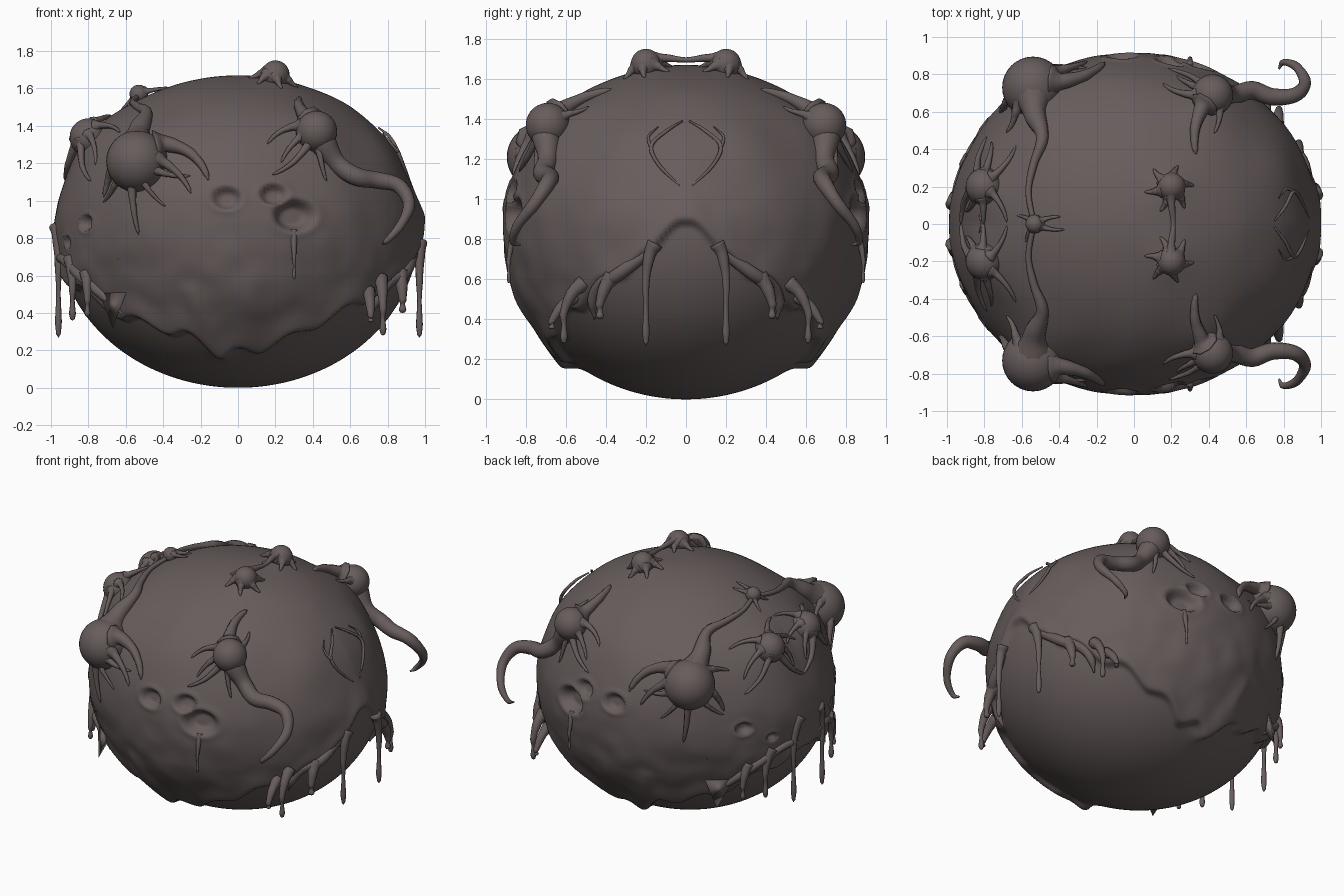
import bpy, bmesh, math
from mathutils import Vector, noise

if "Cube" in bpy.data.objects:
    bpy.data.objects.remove(bpy.data.objects["Cube"])

mat = bpy.data.materials.new("dark_brown_grey")
mat.diffuse_color = (0.135, 0.108, 0.106, 1)
mat.use_nodes = True
mat.node_tree.nodes["Principled BSDF"].inputs["Base Color"].default_value = mat.diffuse_color

C = Vector((0, 0, 0.835))
AX = Vector((0.965, 0.9, 0.835))
# Lip height of the outer skin by azimuth (0 = right side, pi/2 = front, pi = left)
LIP = [(0, .88), (.2, .74), (.4, .6), (.7, .47), (1.0, .34), (1.35, .22), (1.7, .2),
       (2.0, .3), (2.4, .38), (2.8, .55), (3.15, .62)]
# Craters: x, y, z, radius, depth
CRATERS = [(-.06, -.9, 1.01, .085, .045), (.19, -.88, 1.03, .08, .045), (.3, -.86, .92, .12, .07),
           (-.8, -.5, .88, .06, .045), (-.89, -.32, .78, .045, .03)]
# Growths: name, centre, radius, legs (angle from uphill, length, curl, base thickness)
GROWTHS = [
    ("large_growth", (-.54, -.73, 1.21), .165,
     [(-.9, .42, -1.2, .036), (-1.6, .36, -.6, .022), (-2.1, .3, .5, .016), (-2.7, .3, .3, .014),
      (3.14, .42, .1, .02), (2.5, .32, -.3, .016), (1.8, .3, .6, .022), (.9, .28, .5, .02)]),
    ("side_growth", (.42, -.69, 1.37), .11,
     [(.1, .36, -.5, .034), (1.1, .26, .8, .018), (1.9, .26, .4, .016), (2.5, .36, -.4, .018),
      (3.1, .28, .2, .016), (-1.0, .2, .6, .016)]),
    ("rear_growth", (-.8, -.2, 1.34), .1,
     [(.3, .24, .6, .016), (1.2, .25, .6, .016), (2.0, .24, .6, .016), (2.7, .36, -.5, .02),
      (-.9, .27, -.6, .016), (-1.8, .29, -.5, .016), (-2.6, .38, .4, .018)]),
    ("crown_growth", (.2, -.2, 1.675), .075,
     [(k * 1.05 + .5, .13, .3, .018) for k in range(6)]),
]


def lip_height(x, y):
    a = math.atan2(abs(y), x)
    for (a0, h0), (a1, h1) in zip(LIP, LIP[1:]):
        if a <= a1:
            t = (a - a0) / (a1 - a0)
            t = t * t * (3 - 2 * t)
            return h0 + (h1 - h0) * t + .02 * math.sin(a * 17)
    return LIP[-1][1]


def smooth(t):
    t = max(0, min(1, t))
    return t * t * (3 - 2 * t)


def snap(p, lift=0.0):
    """Push a point radially on to the lumpy body surface."""
    d = Vector(p) - C
    q = Vector((d.x / AX.x, d.y / AX.y, d.z / AX.z))
    q = q.normalized()
    b = Vector((q.x * AX.x, q.y * AX.y, q.z * AX.z)) + C
    n = Vector((q.x / AX.x, q.y / AX.y, q.z / AX.z)).normalized()
    f = Vector((b.x, -abs(b.y), b.z))
    h = f.z - lip_height(f.x, f.y)
    top = 1 - smooth((f.z - 1.4) / .27)
    off = smooth(h / .05 + .5) * (.017 * top + .024 * math.exp(-(max(h, 0) / .09) ** 2))
    if h > 0:
        off += (.014 * noise.noise(f * 3.2) + .01 * noise.noise(f * 7)
                * smooth((1.2 - f.z) / .6)) * top * smooth(h / .2)
    # fold in the skin at the front
    s0, s1 = Vector((-.25, -.82, .5)), Vector((-.08, -.56, .2))
    t = max(0, min(1, (f - s0).dot(s1 - s0) / (s1 - s0).length_squared))
    off += .022 * math.exp(-((f - s0.lerp(s1, t)).length / .06) ** 2)
    for x, y, z, r, dep in CRATERS:
        e = Vector((f.x - x, 0, f.z - z)) if x > -.5 else f - Vector((x, y, z))
        if f.y < -.2:
            k = math.hypot(e.x, e.y, e.z * 1.3) / r
            off += .007 * math.exp(-((k - 1.05) / .25) ** 2) - dep * smooth((1 - k) * 2)
    for _, c, r, _ in GROWTHS:
        off += .22 * r * math.exp(-((f - Vector(c)).length / (1.5 * r)) ** 2)
    return b + n * (off + lift)


def make(name, bm):
    bmesh.ops.recalc_face_normals(bm, faces=bm.faces)
    for f in bm.faces:
        f.smooth = True
    me = bpy.data.meshes.new(name)
    bm.to_mesh(me)
    bm.free()
    me.materials.append(mat)
    ob = bpy.data.objects.new(name, me)
    bpy.context.collection.objects.link(ob)


def tube(bm, pts, radii, sides=10, steps=5):
    """Tapered tube along a smooth path."""
    P = [Vector(p) for p in pts]
    E = [2 * P[0] - P[1]] + P + [2 * P[-1] - P[-2]]
    path, rad = [], []
    for i in range(len(P) - 1):
        a, b, c, d = E[i:i + 4]
        for k in range(steps + (i == len(P) - 2)):
            t = k / steps
            path.append(.5 * (2 * b + (c - a) * t + (2 * a - 5 * b + 4 * c - d) * t * t
                              + (3 * b - a - 3 * c + d) * t ** 3))
            rad.append(radii[i] + (radii[i + 1] - radii[i]) * smooth(t))
    u, rings = Vector((.31, .57, .76)), []
    for i, p in enumerate(path):
        d = (path[min(i + 1, len(path) - 1)] - path[max(i - 1, 0)]).normalized()
        u = (u - d * u.dot(d)).normalized()
        v = d.cross(u)
        rings.append([bm.verts.new(p + (u * math.cos(g) + v * math.sin(g)) * rad[i])
                      for g in [math.tau * j / sides for j in range(sides)]])
    for r0, r1 in zip(rings, rings[1:]):
        for j in range(sides):
            k = (j + 1) % sides
            bm.faces.new((r0[j], r0[k], r1[k], r1[j]))
    bm.faces.new(rings[0])
    bm.faces.new(rings[-1])


def mirrored(name, pts, radii, **kw):
    for s, side in ((1, "front"), (-1, "back")):
        bm = bmesh.new()
        tube(bm, [(p[0], p[1] * s, p[2]) for p in pts], radii, **kw)
        make(f"{name}_{side}", bm)


# Body: lumpy ball with skin lip and craters
bm = bmesh.new()
bmesh.ops.create_uvsphere(bm, u_segments=288, v_segments=190, radius=1)
for v in bm.verts:
    v.co = snap(C + Vector((v.co.x * AX.x, v.co.y * AX.y, v.co.z * AX.z)))
make("body", bm)


# Growths: balls with rooted tendrils hugging the body
def growth(name, c, r, legs, s):
    c = Vector(c)
    base = snap(c)
    n = (snap(c, .1) - base).normalized()
    up = (Vector((0, 0, 1)) - n * n.z).normalized()
    side = n.cross(up)
    high = max((c - base).dot(n), r * .35)
    bm = bmesh.new()
    bmesh.ops.create_uvsphere(bm, u_segments=32, v_segments=20, radius=r)
    for v in bm.verts:
        v.co += c
    for ang, ln, curl, w in legs:
        # legs leave the ball's side with a flare, then settle on the skin
        pts, radii = [], []
        for dist, lift, k in ((.7 * r, .9, 2.4), (1.05 * r, .75, 1.2), (.45 * ln + .5 * r, .45, .85),
                              (.75 * ln + .2 * r, .2, .65), (.92 * ln + .1 * r, .06, .5),
                              (ln + .1 * r, 0, .15)):
            g = ang + curl * max(0, dist / ln - .35)
            q = base + (up * math.cos(g) + side * math.sin(g)) * dist
            pts.append(snap(q, lift * high))
            radii.append(w * k)
        tube(bm, pts, radii, sides=8)
    for v in bm.verts:
        v.co.y *= s
    make(name, bm)


for name, c, r, legs in GROWTHS:
    growth(name + "_front", c, r, legs, 1)
    growth(name + "_back", c, r, legs, -1)
growth("middle_growth", (-.53, 0, 1.57), .05,
       [(-.4, .15, .3, .012), (.5, .13, -.3, .012), (2.6, .13, .3, .012), (-2.4, .12, .2, .012)], 1)

# Long free tentacle on the side growth
mirrored("tentacle", [(.44, -.7, 1.33), (.53, -.69, 1.2), (.63, -.715, 1.13), (.74, -.68, 1.11),
                      (.86, -.69, 1.08), (.915, -.755, .98), (.87, -.84, .87), (.8, -.865, .79),
                      (.775, -.83, .77)],
         [.075, .05, .05, .046, .04, .032, .024, .017, .006], sides=14)

# Strand joining the large growths to the middle growth
mirrored("joining_strand",
         [(-.54, -.7, 1.27)] + [snap(p, .02) for p in
                                [(-.53, -.58, 1.36), (-.49, -.46, 1.46), (-.54, -.32, 1.5),
                                 (-.57, -.17, 1.53), (-.54, 0, 1.56)]],
         [.11, .06, .033, .022, .016, .014])

# Bridge between the crown growths
bm = bmesh.new()
tube(bm, [(.2, -.2, 1.7), (.2, -.11, 1.705), (.21, 0, 1.695), (.2, .11, 1.705), (.2, .2, 1.7)],
     [.05, .02, .013, .02, .05])
make("crown_bridge", bm)

# Thin veins on the right side
mirrored("vein", [snap(p, l) for p, l in [((.8, -.02, 1.42), .01), ((.85, -.1, 1.36), .025),
                                          ((.89, -.18, 1.28), .025), ((.92, -.14, 1.18), .01),
                                          ((.96, -.03, 1.07), -.005)]],
         [.005, .009, .011, .009, .005])
mirrored("vein_branch", [snap((.89, -.18, 1.27), .025), snap((.87, -.2, 1.34), .02),
                         snap((.84, -.15, 1.4), .015)], [.01, .007, .003])

# Hanging drips: start point, hang point, bottom height, thickness
DRIPS = [((.95, -.15, .78), (.97, -.2), .27, 1), ((.85, -.36, .62), (.88, -.43), .4, 1.1),
         ((.78, -.52, .58), (.775, -.61), .28, 1), ((.7, -.55, .52), (.71, -.67), .35, .9),
         ((-.94, -.1, .86), (-.96, -.16), .27, 1), ((-.85, -.3, .7), (-.885, -.37), .36, 1),
         ((-.8, -.45, .62), (-.805, -.51), .38, .9), ((.3, -.86, .84), (.3, -.885), .58, .55),
         ((-.64, -.62, .93), (-.64, -.68), .68, .3)]
for start, (x, y), low, w in DRIPS:
    a = snap(start, -.012)
    hang = Vector((x, y, a.z - .12))
    pts = [a, a.lerp(hang, .6) + Vector((0, 0, .015))]
    pts += [(x, y, hang.z + (low - hang.z) * t) for t in (.15, .5, .82, .95, 1)]
    mirrored("drip", pts, [k * w for k in (.04, .03, .02, .012, .018, .013, .003)])

# Root arms along the lip on the right side
mirrored("lip_arm", [snap((.93, -.18, .74), -.02), snap((.86, -.33, .63), -.005),
                     snap((.81, -.43, .57), .01), snap((.78, -.48, .48), .025),
                     snap((.76, -.48, .38), .035)],
         [.03, .035, .034, .026, .006])
mirrored("lip_arch", [snap((-.93, -.02, .66), -.02), snap((-.88, -.2, .7), 0),
                      snap((-.8, -.42, .6), 0), snap((-.72, -.55, .46), 0),
                      snap((-.64, -.6, .36), 0)],
         [.01, .026, .03, .026, .006])

# Pointed skin flap at the left front
for s, side in ((1, "front"), (-1, "back")):
    bm = bmesh.new()
    tri = [snap((-.72, -.5, .52), .005), snap((-.58, -.62, .52), .0), Vector((-.67, -.61, .32))]
    mid = snap((-.64, -.55, .44), -.03)
    vs = [bm.verts.new((p.x, p.y * s, p.z)) for p in tri + [mid]]
    for f in ((0, 1, 2), (0, 2, 3), (1, 3, 2), (0, 3, 1)):
        bm.faces.new([vs[i] for i in f])
    make("skin_flap_" + side, bm)
